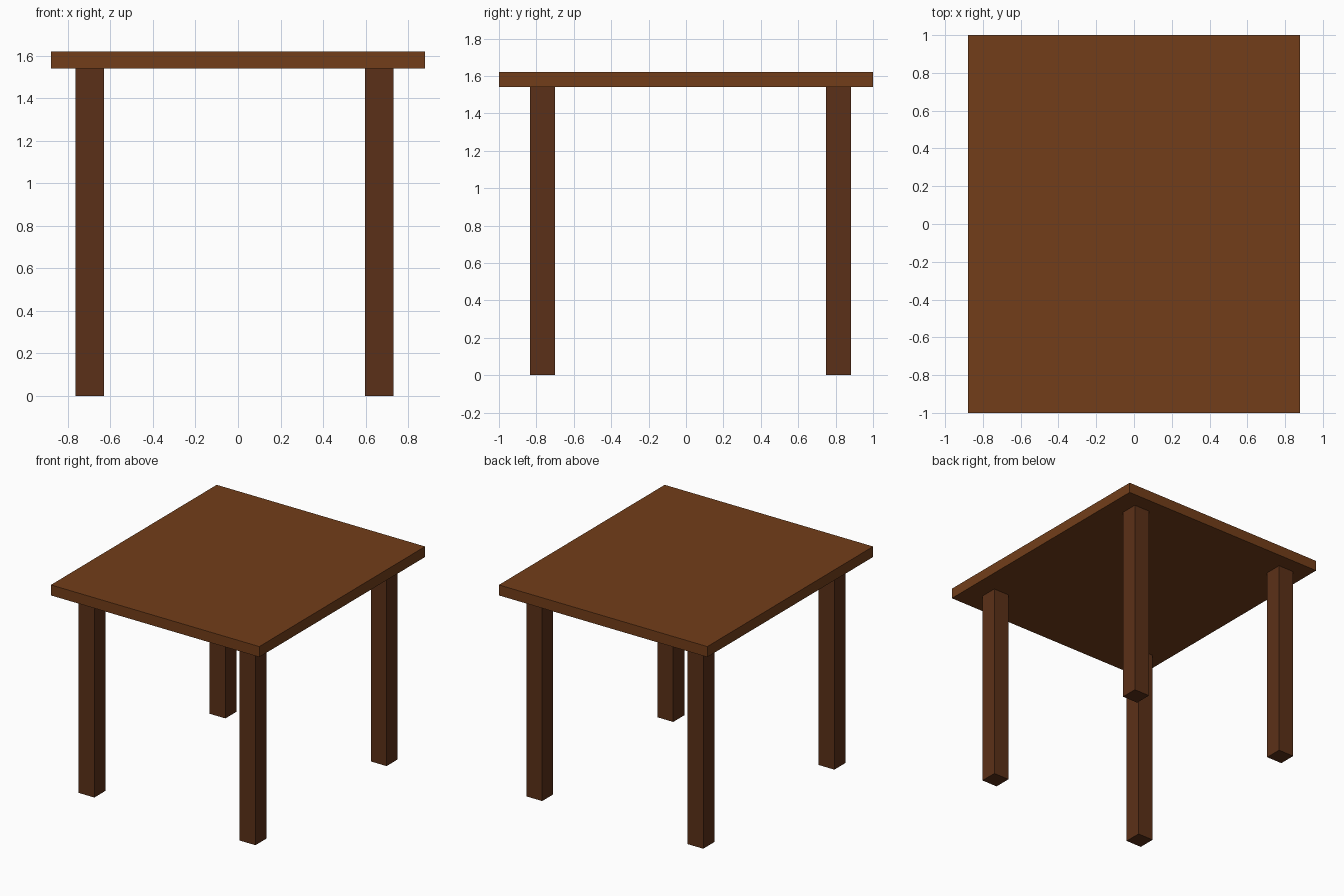
import bpy

if "Cube" in bpy.data.objects:
    bpy.data.objects.remove(bpy.data.objects["Cube"])


def material(name, rgb):
    mat = bpy.data.materials.new(name)
    mat.diffuse_color = (*rgb, 1)
    mat.use_nodes = True
    mat.node_tree.nodes["Principled BSDF"].inputs["Base Color"].default_value = mat.diffuse_color
    return mat


def box(name, low, high, mat):
    """Axis-aligned box between two opposite corners."""
    centre = [(a + b) / 2 for a, b in zip(low, high)]
    bpy.ops.mesh.primitive_cube_add(size=1, location=centre)
    obj = bpy.context.object
    obj.name = name
    obj.scale = [b - a for a, b in zip(low, high)]
    bpy.ops.object.transform_apply(location=False, rotation=False, scale=True)
    obj.data.materials.append(mat)
    return obj


top_wood = material("top_wood", (0.17, 0.048, 0.01))
leg_wood = material("leg_wood", (0.105, 0.03, 0.009))

TOP_UNDERSIDE = 1.54
LEG = 0.133

# Tabletop
box("tabletop", (-0.88, -1, TOP_UNDERSIDE), (0.88, 1, 1.62), top_wood)

# Four square legs, set slightly off centre
for side, x in (("left", -0.763), ("right", 0.598)):
    for end, y in (("front", -0.833), ("back", 0.748)):
        box(f"{end}_{side}_leg", (x, y, 0), (x + LEG, y + LEG, TOP_UNDERSIDE), leg_wood)
